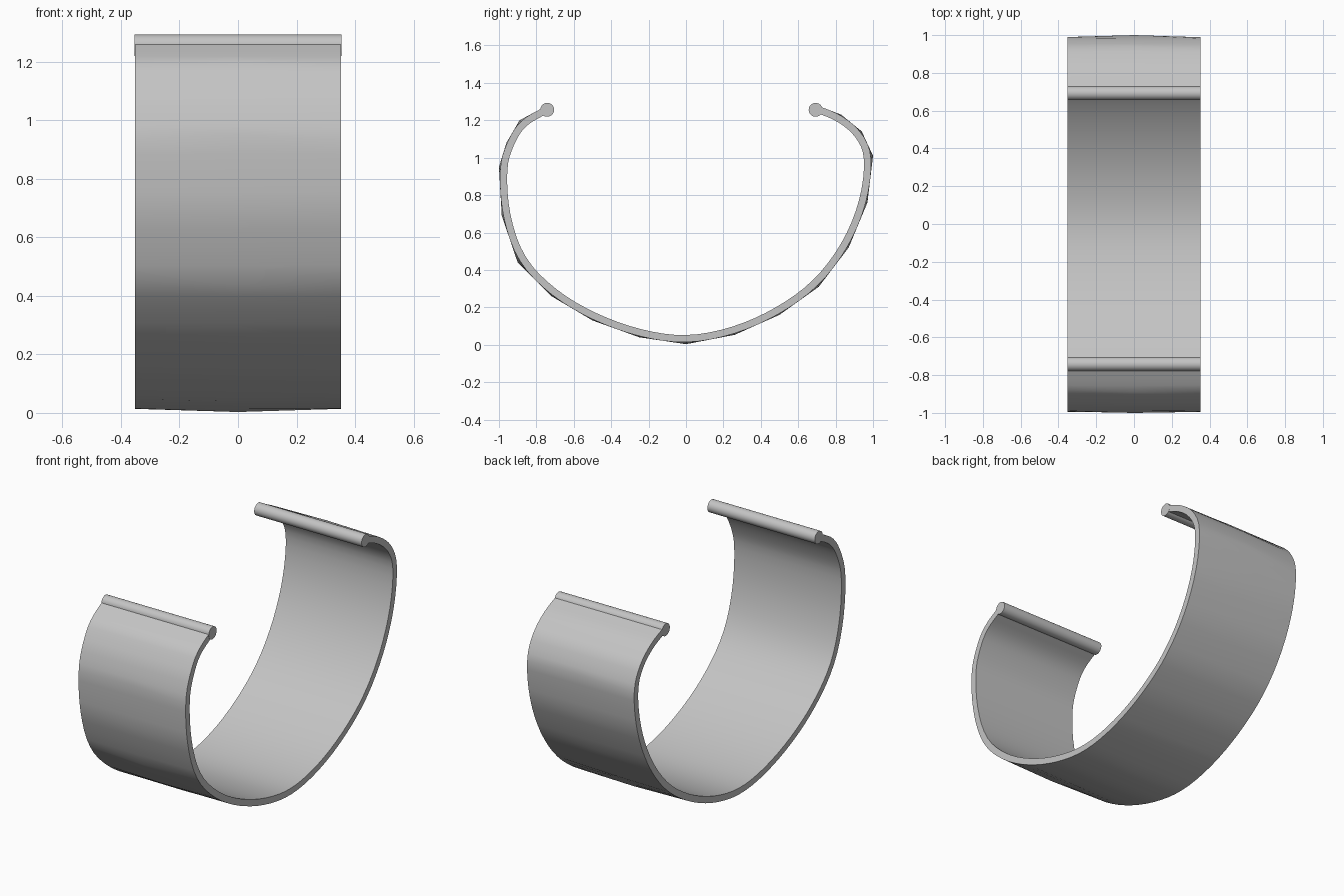
import bpy, bmesh, math
from mathutils import Vector

if "Cube" in bpy.data.objects:
    bpy.data.objects.remove(bpy.data.objects["Cube"], do_unlink=True)

HALF_WIDTH = 0.352
THICKNESS = 0.038
ROD_RADIUS = 0.037

grey = bpy.data.materials.new("plain grey")
grey.use_nodes = True
grey.diffuse_color = (0.55, 0.55, 0.55, 1)
grey.node_tree.nodes["Principled BSDF"].inputs["Base Color"].default_value = grey.diffuse_color

# Control outline of the open cuff in (y, z), from front end to back end
outline = [Vector(p) for p in (
    (-0.75, 1.275), (-0.89, 1.20), (-0.96, 1.08), (-1.0, 0.95), (-0.985, 0.69),
    (-0.90, 0.44), (-0.72, 0.26), (-0.50, 0.13), (-0.25, 0.04), (0, 0.003),
    (0.26, 0.053), (0.50, 0.16), (0.71, 0.31), (0.87, 0.52), (0.97, 0.76),
    (1.0, 1.01), (0.94, 1.14), (0.83, 1.23), (0.70, 1.28))]


def stations(points, steps=4):
    """Yield (rounded rim point, crowned centre point, tangent) along the outline."""
    yield points[0], points[0], points[1] - points[0]
    for a, b, c in zip(points, points[1:], points[2:]):
        start, end = (a + b) / 2, (b + c) / 2
        for i in range(steps):
            t = i / steps
            rim = start.lerp(b, t).lerp(b.lerp(end, t), t)
            crown = start.lerp(b, 2 * t) if t < 0.5 else b.lerp(end, 2 * t - 1)
            yield rim, crown, (b - a).lerp(c - b, t)
    last = points[-1] - points[-2]
    yield (points[-1] + points[-2]) / 2, (points[-1] + points[-2]) / 2, last
    yield points[-1], points[-1], last


def finish(name, bm):
    bmesh.ops.recalc_face_normals(bm, faces=bm.faces)
    mesh = bpy.data.meshes.new(name)
    bm.to_mesh(mesh)
    bm.free()
    mesh.materials.append(grey)
    obj = bpy.data.objects.new(name, mesh)
    bpy.context.collection.objects.link(obj)
    bpy.ops.object.select_all(action='DESELECT')
    obj.select_set(True)
    bpy.context.view_layer.objects.active = obj
    bpy.ops.object.shade_smooth_by_angle(angle=math.radians(30))
    return obj


# Curved band: five-sided section with a slight outward crown
bm = bmesh.new()
rings = []
for rim, crown, tangent in stations(outline):
    inner = rim + Vector((-tangent.y, tangent.x)).normalized() * THICKNESS
    section = ((-HALF_WIDTH, rim), (0, crown), (HALF_WIDTH, rim),
               (HALF_WIDTH, inner), (-HALF_WIDTH, inner))
    rings.append([bm.verts.new((x, p.x, p.y)) for x, p in section])
for r, s in zip(rings, rings[1:]):
    for i in range(5):
        j = (i + 1) % 5
        bm.faces.new((r[i], r[j], s[j], s[i]))
bm.faces.new(rings[0])
bm.faces.new(rings[-1])
finish("band", bm)

# Round rods along both open ends
for name, y in (("front_end_rod", -0.742), ("back_end_rod", 0.693)):
    bm = bmesh.new()
    bmesh.ops.create_cone(bm, cap_ends=True, segments=32, radius1=ROD_RADIUS,
                          radius2=ROD_RADIUS, depth=2 * HALF_WIDTH + 0.002)
    for v in bm.verts:
        v.co = Vector((v.co.z, v.co.x + y, v.co.y + 1.256))
    finish(name, bm)
